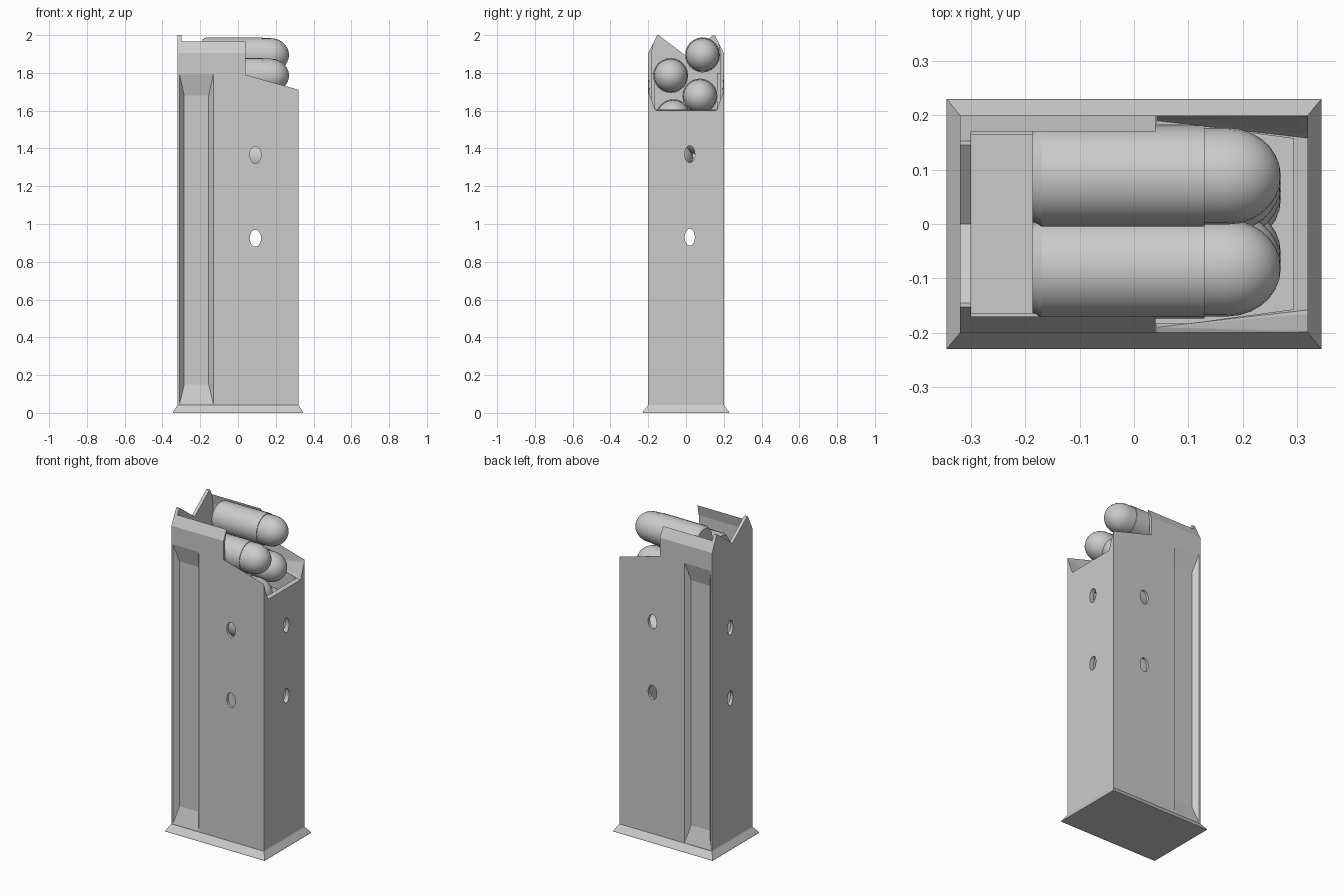
import bpy, bmesh, math
from mathutils import Vector

if "Cube" in bpy.data.objects:
    bpy.data.objects.remove(bpy.data.objects["Cube"], do_unlink=True)

grey = bpy.data.materials.new("plain_grey")
grey.use_nodes = True
grey.diffuse_color = (0.6, 0.6, 0.6, 1)
grey.node_tree.nodes["Principled BSDF"].inputs["Base Color"].default_value = (0.6, 0.6, 0.6, 1)


def finish(name, bm):
    bmesh.ops.recalc_face_normals(bm, faces=bm.faces)
    mesh = bpy.data.meshes.new(name)
    bm.to_mesh(mesh)
    bm.free()
    mesh.materials.append(grey)
    obj = bpy.data.objects.new(name, mesh)
    bpy.context.collection.objects.link(obj)
    return obj


def activate(obj):
    bpy.ops.object.select_all(action='DESELECT')
    obj.select_set(True)
    bpy.context.view_layer.objects.active = obj


def hull(name, points, mirror=True):
    """Convex block through the points, mirrored across y."""
    bm = bmesh.new()
    pts = set(points)
    if mirror:
        pts |= {(x, -y, z) for x, y, z in points}
    for p in sorted(pts):
        bm.verts.new(p)
    res = bmesh.ops.convex_hull(bm, input=bm.verts)
    junk = {v for v in res["geom_interior"] + res["geom_unused"] if isinstance(v, bmesh.types.BMVert)}
    bmesh.ops.delete(bm, geom=list(junk), context='VERTS')
    bmesh.ops.dissolve_limit(bm, angle_limit=0.002, verts=bm.verts, edges=bm.edges)
    return finish(name, bm)


def prism(name, section, x0, x1):
    """Extrude a mirrored (y, z) section along x."""
    return hull(name, [(x, y, z) for x in (x0, x1) for y, z in section])


def cut(target, cutter):
    cutter.hide_render = True
    mod = target.modifiers.new("cut", 'BOOLEAN')
    mod.operation = 'DIFFERENCE'
    mod.solver = 'EXACT'
    mod.object = cutter
    activate(target)
    bpy.ops.object.modifier_apply(modifier=mod.name)
    bpy.data.objects.remove(cutter, do_unlink=True)


# Outer body with tapered feed lips
body = prism("magazine_body", [(0.2, 0.04), (0.2, 1.905), (0.153, 2.0)], -0.32, 0.32)

# Sloped opening ahead of the lips
cut(body, hull("front_cut", [(0.04, 0.3, 1.79), (0.04, 0.3, 2.1), (0.4, 0.3, 1.688), (0.4, 0.3, 2.1)]))

# Hollow inside: narrow rear, wider middle tapering forward, and space under the lips
cut(body, hull("rear_cavity", [(x, 0.165, z) for x in (-0.3, -0.05) for z in (0.05, 1.85)]))
cut(body, hull("front_cavity", [(x, y, z) for x, y in ((-0.1, 0.183), (0.1, 0.183), (0.293, 0.157))
                                for z in (0.05, 1.85)]))
cut(body, prism("lip_cavity", [(0.183, 1.8), (0.183, 1.9), (0.143, 2.0), (0.143, 2.1)], -0.3, 0.1))

# Angled notch in the front wall and V notch in the rear wall
cut(body, hull("front_notch", [(0.042, 0.199, 1.79), (0.042, 0.19, 1.65), (0.32, 0.158, 1.6),
                               (0.4, 0.158, 1.6), (0.32, 0.199, 1.71), (0.4, 0.199, 1.71),
                               (0.042, 0.199, 2.1), (0.4, 0.199, 2.1)]))
cut(body, prism("rear_notch", [(0, 1.89), (0.277, 2.1)], -0.4, -0.28))

# Recessed panels on both sides
for s in (1, -1):
    outer = [(x, s * 0.201, z) for x in (-0.31, -0.13) for z in (0.045, 1.795)]
    inner = [(x, s * 0.17, z) for x in (-0.285, -0.155) for z in (0.15, 1.68)]
    cut(body, hull("side_recess", outer + inner, mirror=False))

# Oval witness holes through both pairs of walls
ring = [(0.03 * math.cos(a * math.tau / 20), 0.045 * math.sin(a * math.tau / 20)) for a in range(20)]
for z in (0.925, 1.365):
    cut(body, hull("side_hole", [(0.092 + u, y, z + v) for u, v in ring for y in (-0.5, 0.5)], False))
    cut(body, hull("end_hole", [(x, 0.02 + 0.9 * u, z + 0.005 + v) for u, v in ring for x in (-0.5, 0.5)], False))

# Flared base plate
hull("base_plate", [(x * s, y, z) for s in (1, -1)
                    for x, y, z in ((0.345, 0.23, 0), (0.343, 0.228, 0.006), (0.32, 0.2, 0.042))])


def cartridge(name, y, z):
    """Lathe a round-nosed cartridge along x."""
    profile = [(-0.187, 0), (-0.187, 0.082), (-0.17, 0.093), (0.13, 0.093), (0.13, 0.089)]
    for i in range(8):
        a = i / 7 * math.pi / 2
        profile.append((0.172 + 0.098 * math.sin(a), 0.089 * math.cos(a)))
    bm = bmesh.new()
    verts = [bm.verts.new((x, 0, r)) for x, r in profile]
    edges = [bm.edges.new(pair) for pair in zip(verts, verts[1:])]
    bmesh.ops.spin(bm, geom=verts + edges, cent=(0, 0, 0), axis=(1, 0, 0),
                   angle=math.tau, steps=24, use_merge=True)
    bmesh.ops.remove_doubles(bm, verts=bm.verts, dist=0.0005)
    bmesh.ops.translate(bm, verts=bm.verts, vec=Vector((0, y, z)))
    obj = finish(name, bm)
    activate(obj)
    bpy.ops.object.shade_smooth_by_angle(angle=math.radians(30))


# Staggered stack of cartridges
for i in range(7):
    side = 1 if i % 2 == 0 else -1
    cartridge(f"cartridge_{i + 1}", side * (0.088 - 0.007 * i), 1.895 - 0.109 * i)
